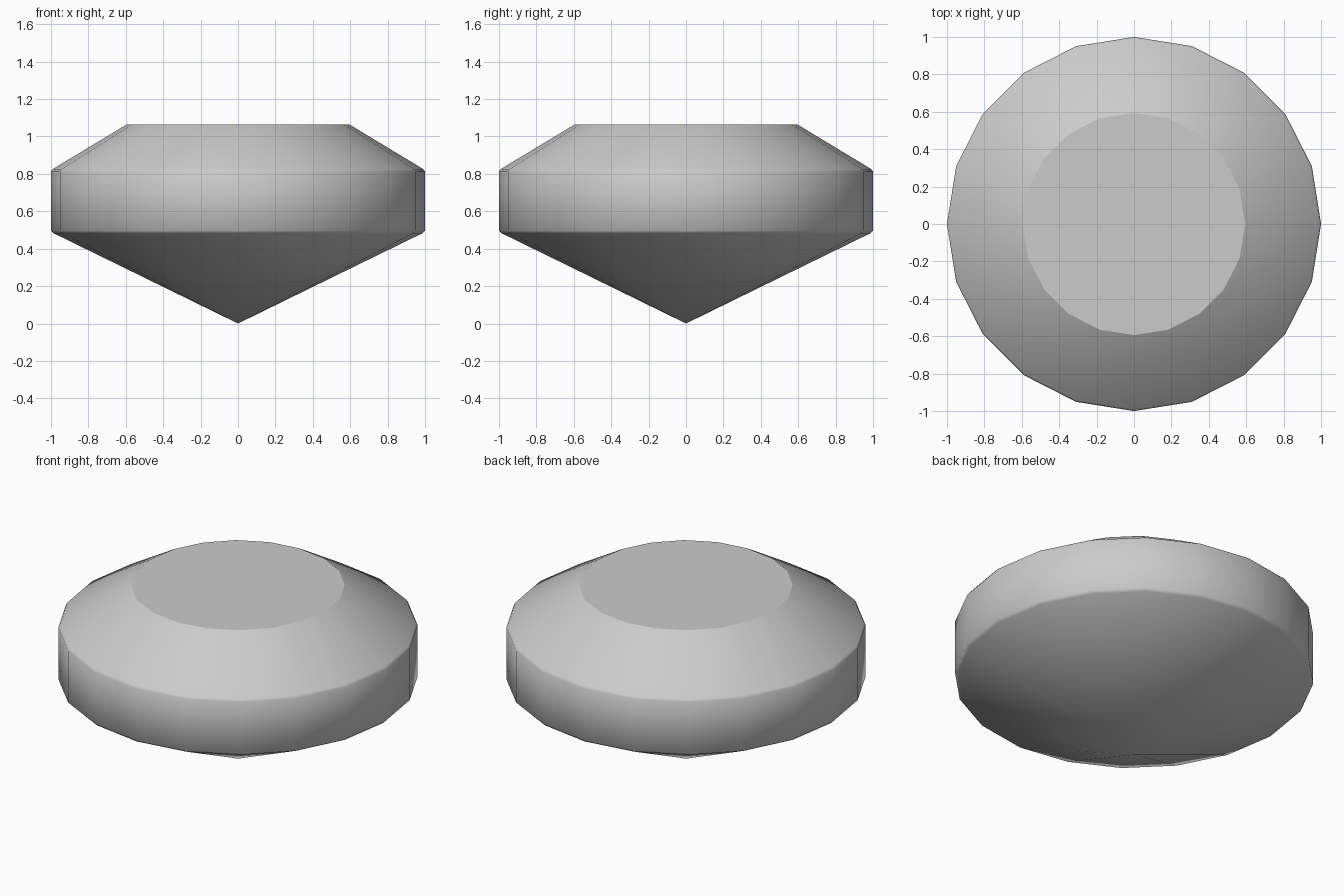
import bpy, bmesh
from math import sin, cos, pi

if "Cube" in bpy.data.objects:
    bpy.data.objects.remove(bpy.data.objects["Cube"])

SIDES = 20
# Profile from the lower girdle to the table: (radius, height)
PROFILE = [(0.985, 0.482), (1.0, 0.497), (1.0, 0.812), (0.99, 0.826), (0.594, 1.065)]

bm = bmesh.new()
rings = [[bm.verts.new((r * cos(2 * pi * i / SIDES), r * sin(2 * pi * i / SIDES), z))
          for i in range(SIDES)] for r, z in PROFILE]
tip = bm.verts.new((0, 0, 0))

# Pavilion cone
for i in range(SIDES):
    bm.faces.new((tip, rings[0][(i + 1) % SIDES], rings[0][i]))

# Narrow bevels, girdle and crown
for low, high in zip(rings, rings[1:]):
    for i in range(SIDES):
        j = (i + 1) % SIDES
        bm.faces.new((low[i], low[j], high[j], high[i]))

# Smooth sides, flat table with a crisp rim
for f in bm.faces:
    f.smooth = True
table = bm.faces.new(rings[-1])
table.smooth = False
for e in table.edges:
    e.smooth = False
bmesh.ops.recalc_face_normals(bm, faces=bm.faces)

mesh = bpy.data.meshes.new("cut_gem")
bm.to_mesh(mesh)
bm.free()
gem = bpy.data.objects.new("cut_gem", mesh)
bpy.context.collection.objects.link(gem)
